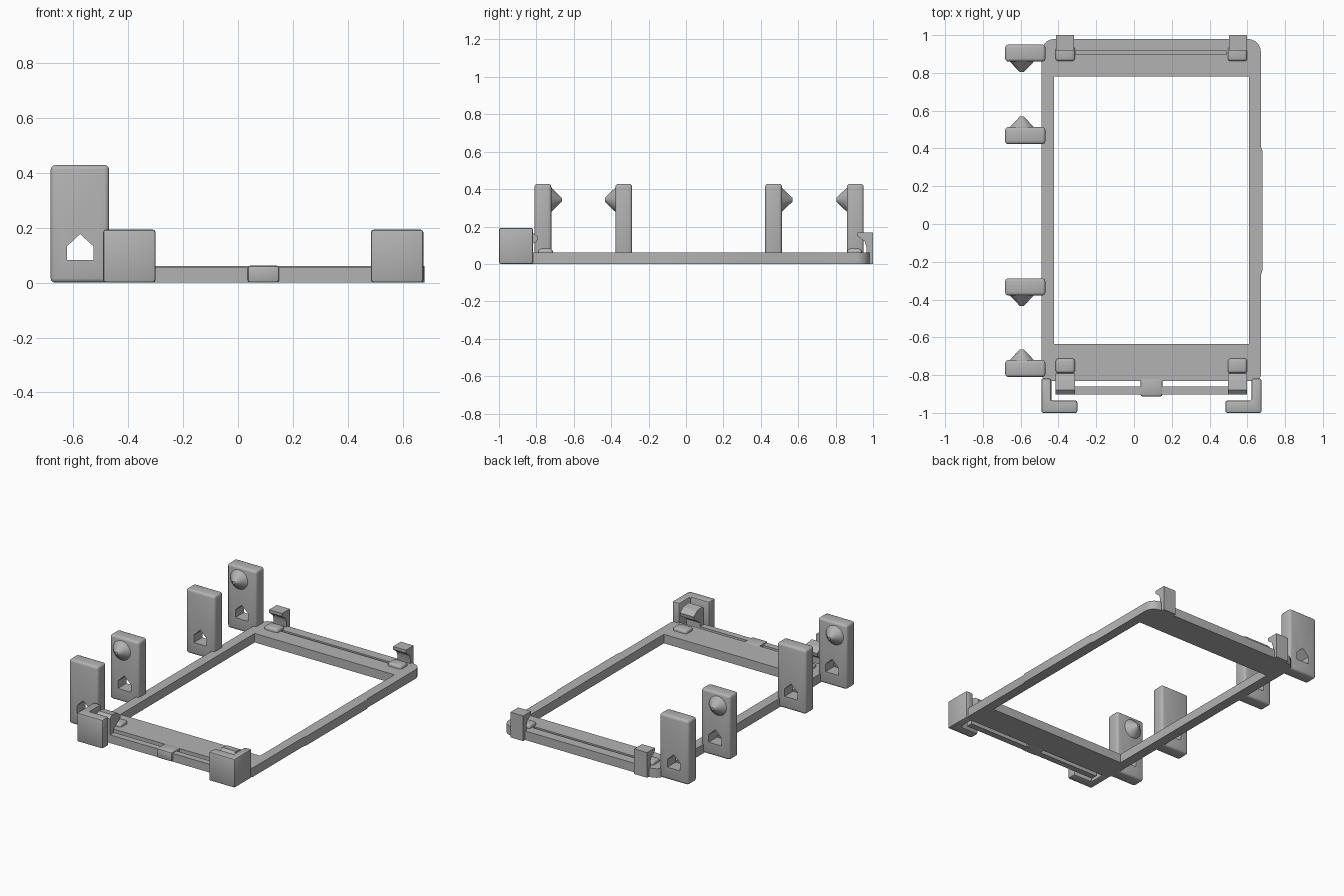
import bpy, bmesh, math
from mathutils import Vector, Matrix

cube = bpy.data.objects.get("Cube")
if cube:
    bpy.data.objects.remove(cube, do_unlink=True)

grey = bpy.data.materials.new("plain_grey")
grey.use_nodes = True
COLOR = (0.45, 0.45, 0.45, 1)
grey.diffuse_color = COLOR
grey.node_tree.nodes["Principled BSDF"].inputs["Base Color"].default_value = COLOR


def finish(name, bm):
    bmesh.ops.recalc_face_normals(bm, faces=bm.faces)
    mesh = bpy.data.meshes.new(name)
    bm.to_mesh(mesh)
    bm.free()
    mesh.materials.append(grey)
    ob = bpy.data.objects.new(name, mesh)
    bpy.context.collection.objects.link(ob)
    return ob


def prism(name, pts, axis, lo, hi):
    """Extrude a 2D profile along one axis; profile uses the other two axes in order."""
    bm = bmesh.new()

    def place(p, t):
        c = list(p)
        c.insert("xyz".index(axis), t)
        return bm.verts.new(c)

    face = bm.faces.new([place(p, lo) for p in pts])
    out = bmesh.ops.extrude_face_region(bm, geom=[face])
    step = Vector([hi - lo if a == axis else 0 for a in "xyz"])
    bmesh.ops.translate(bm, vec=step, verts=[v for v in out["geom"] if isinstance(v, bmesh.types.BMVert)])
    return finish(name, bm)


def box(name, x, y, z):
    return prism(name, [(x[0], y[0]), (x[1], y[0]), (x[1], y[1]), (x[0], y[1])], "z", *z)


def apply_mods(ob):
    deps = bpy.context.evaluated_depsgraph_get()
    ob.data = bpy.data.meshes.new_from_object(ob.evaluated_get(deps))
    ob.modifiers.clear()


def bevel(ob, width, segments=3):
    m = ob.modifiers.new("Rounded", "BEVEL")
    m.width, m.segments, m.limit_method, m.angle_limit = width, segments, "ANGLE", math.radians(40)
    apply_mods(ob)
    return ob


def cut(ob, cutter):
    m = ob.modifiers.new("Cut", "BOOLEAN")
    m.operation, m.solver, m.object = "DIFFERENCE", "EXACT", cutter
    bpy.context.view_layer.update()
    apply_mods(ob)
    bpy.data.objects.remove(cutter, do_unlink=True)


def corner(cx, cy, r, start, n=5):
    return [(cx + r * math.cos(a), cy + r * math.sin(a))
            for a in (math.radians(start + 90 * i / n) for i in range(n + 1))]


MID = 0.092          # centre line of the frame
DECK = 0.06          # frame thickness
L, R, F, B = -0.49, 0.672, -0.83, 0.98

# Base frame with rounded corners and a slight swelling on one side
outline = (corner(R - 0.035, F + 0.035, 0.035, 270)
           + [(R, -0.27), (R + 0.007, -0.25), (R + 0.007, 0.39), (R, 0.41)]
           + corner(R - 0.07, B - 0.07, 0.07, 0)
           + corner(L + 0.07, B - 0.07, 0.07, 90)
           + corner(L + 0.035, F + 0.035, 0.035, 180))
frame = prism("frame", outline, "z", 0, DECK)
cut(frame, box("opening_cutter", (-0.423, 0.608), (-0.635, 0.78), (-0.1, 0.2)))
cut(frame, box("groove_cutter", (-0.31, 0.49), (0.897, 0.915), (0.03, 0.2)))

# Spring bar along the front, held by a central tab
box("spring_bar", (-0.415, 0.597), (-0.902, -0.86), (0, 0.055))
bevel(box("spring_tab", (0.035, 0.15), (-0.913, -0.815), (0, 0.062)), 0.01, 2)

# Parts repeated on both sides of the frame centre line
FRONT_HOOK = [(-0.902, 0), (-0.86, 0), (-0.86, 0.08), (-0.825, 0.105),
              (-0.797, 0.12), (-0.792, 0.145), (-0.825, 0.172), (-0.88, 0.18), (-0.902, 0.16)]
BACK_HOOK = [(1.0, 0), (1.0, 0.168), (0.918, 0.168), (0.918, 0.148),
             (0.955, 0.12), (0.965, 0.09), (0.965, 0)]
for side, s in (("right", -1), ("left", 1)):
    def span(a, b):
        return sorted((MID + s * a, MID + s * b))

    hx = span(0.405, 0.507)
    prism(side + "_front_hook", FRONT_HOOK, "x", *hx)
    prism(side + "_back_hook", BACK_HOOK, "x", *span(0.41, 0.505))
    bevel(box(side + "_front_pad", hx, (-0.79, -0.712), (0.03, 0.082)), 0.015)
    bevel(box(side + "_back_pad", hx, (0.862, 0.94), (0.03, 0.082)), 0.015)

    # Corner guard: an L-shaped wall
    guard = [(0.583, -1.0), (0.583, -0.818), (0.53, -0.818), (0.53, -0.935),
             (0.392, -0.935), (0.392, -1.0)]
    bevel(prism(side + "_corner_guard", [(MID + s * a, y) for a, y in guard], "z", 0, 0.193), 0.01, 2)

# Posts with a house-shaped hole and a pointed stud, facing each other in pairs
HOLE = [(-0.622, 0.082), (-0.527, 0.082), (-0.527, 0.133), (-0.575, 0.177), (-0.622, 0.133)]
for i, (y, d) in enumerate(((-0.765, 1), (-0.333, -1), (0.468, 1), (0.905, -1)), 1):
    post = bevel(box("post_%d" % i, (-0.682, -0.469), (y - 0.045, y + 0.045), (0, 0.428)), 0.016)
    cut(post, prism("hole_cutter", HOLE, "y", y - 0.2, y + 0.2))

    bm = bmesh.new()
    place = (Matrix.Translation((-0.594, y + d * 0.071, 0.343))
             @ Matrix.Rotation(-d * math.pi / 2, 4, "X"))
    bmesh.ops.create_cone(bm, cap_ends=True, segments=32, radius1=0.068, radius2=0.01,
                          depth=0.06, matrix=place)
    finish("stud_%d" % i, bm)

# Smooth shading with sharp edges kept
for ob in bpy.context.scene.objects:
    ob.select_set(ob.type == "MESH")
bpy.context.view_layer.objects.active = frame
bpy.ops.object.shade_smooth_by_angle(angle=math.radians(30))
